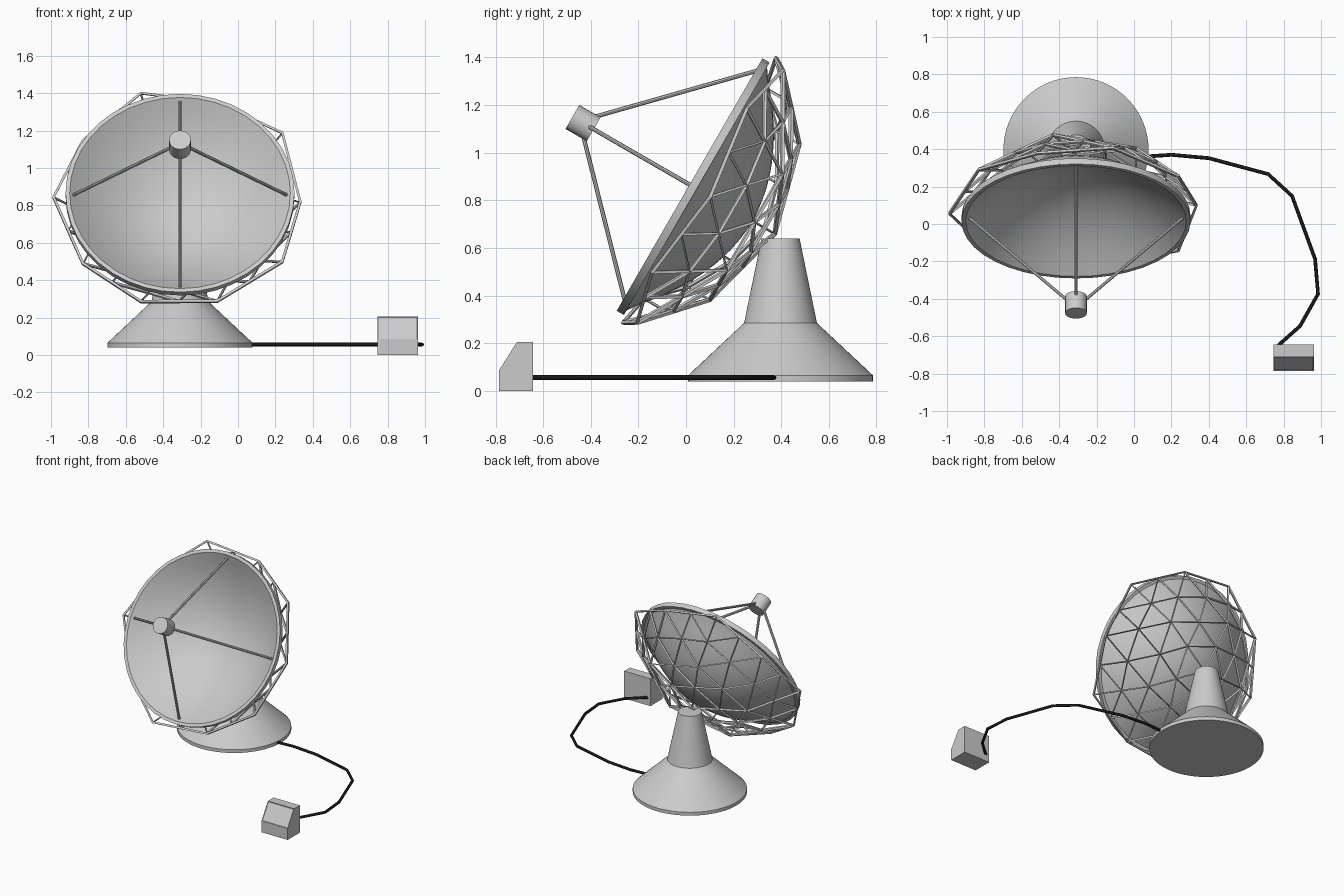
import bpy, bmesh, math
from mathutils import Vector, Matrix

if "Cube" in bpy.data.objects:
    bpy.data.objects.remove(bpy.data.objects["Cube"])

CX = -0.31                                     # shared centre line of dish and pedestal
TILT = Matrix.Rotation(math.radians(60), 4, 'X')
DISH = Matrix.Translation((CX, 0.015, 0.866)) @ TILT   # local +z is the viewing axis


def finish(name, bm, matrix=Matrix(), smooth=None):
    bmesh.ops.recalc_face_normals(bm, faces=bm.faces)
    me = bpy.data.meshes.new(name)
    bm.to_mesh(me)
    bm.free()
    ob = bpy.data.objects.new(name, me)
    bpy.context.collection.objects.link(ob)
    ob.matrix_world = matrix
    if smooth:
        bpy.ops.object.select_all(action='DESELECT')
        ob.select_set(True)
        bpy.context.view_layer.objects.active = ob
        bpy.ops.object.shade_smooth_by_angle(angle=math.radians(smooth))
    return ob


def lathe(name, profile, matrix, sides, smooth=30):
    bm = bmesh.new()
    vs = [bm.verts.new((r, 0, z)) for r, z in profile]
    es = [bm.edges.new(p) for p in zip(vs, vs[1:])]
    bmesh.ops.spin(bm, geom=vs + es, cent=(0, 0, 0), axis=(0, 0, 1),
                   angle=math.tau, steps=sides, use_duplicate=False)
    bmesh.ops.remove_doubles(bm, verts=bm.verts, dist=1e-4)
    return finish(name, bm, matrix, smooth)


def rod(name, a, b, radius, matrix, sides=12):
    a, b = Vector(a), Vector(b)
    d = b - a
    m = Matrix.Translation(a) @ d.to_track_quat('Z', 'Y').to_matrix().to_4x4()
    return lathe(name, [(0, 0), (radius, 0), (radius, d.length), (0, d.length)],
                 matrix @ m, sides, 40)


# pedestal
lathe("pedestal", [(0, 0.04), (0.388, 0.04), (0.388, 0.065), (0.153, 0.285),
                   (0.08, 0.64), (0, 0.64)],
      Matrix.Translation((CX, 0.397, 0)), 64)

# reflector bowl: inner curve, rim lip, outer curve
R, DEPTH, N = 0.59, 0.28, 12
bowl = lambda r: -DEPTH * (1 - (r / R) ** 2)
inner = [(R * i / N, bowl(R * i / N)) for i in range(N + 1)]
outer = [(r, z - 0.025) for r, z in reversed(inner[:-1])]
lathe("dish", inner + [(0.612, 0), (0.612, -0.035), (0.59, -0.035)] + outer, DISH, 40)

# triangulated backing frame: cap of a geodesic sphere
bm = bmesh.new()
bmesh.ops.create_icosphere(bm, subdivisions=2, radius=1)
bmesh.ops.delete(bm, geom=[v for v in bm.verts if v.co.z > -0.4], context='VERTS')
for v in bm.verts:
    v.co = (v.co.x * 0.755, v.co.y * 0.755, (v.co.z + 0.447) * 0.66 - 0.048)
bmesh.ops.subdivide_edges(bm, edges=bm.edges[:], cuts=1, use_grid_fill=True)
frame = finish("backing_frame", bm, DISH)
mod = frame.modifiers.new("struts", 'WIREFRAME')
mod.thickness = 0.02
mod.offset = 0
mod.use_boundary = True
mod.use_even_offset = False

# receiver and its four supports
rod("receiver", (0, 0, 0.465), (0, 0, 0.568), 0.058, DISH, 24)
for i in range(4):
    c, s = math.cos(i * math.pi / 2), math.sin(i * math.pi / 2)
    rod(f"receiver_support_{i + 1}", (0.05 * c, 0.05 * s, 0.485),
        (0.57 * c, 0.57 * s, -0.02), 0.009, DISH, 8)

# control box with sloped, slightly recessed panel
bm = bmesh.new()
side = [(-0.786, 0), (-0.643, 0), (-0.643, 0.205), (-0.71, 0.205), (-0.786, 0.085)]
face = bm.faces.new([bm.verts.new((0.745, y, z)) for y, z in side])
ext = bmesh.ops.extrude_face_region(bm, geom=[face])
bmesh.ops.translate(bm, vec=(0.217, 0, 0),
                    verts=[g for g in ext['geom'] if isinstance(g, bmesh.types.BMVert)])
bmesh.ops.recalc_face_normals(bm, faces=bm.faces)
panel = [f for f in bm.faces if f.normal.y < -0.2 and f.normal.z > 0.2]
bmesh.ops.inset_region(bm, faces=panel, thickness=0.006, depth=0)
bmesh.ops.translate(bm, vec=panel[0].normal * -0.004, verts=panel[0].verts[:])
finish("control_box", bm)

# black cable lying between pedestal and box
path = [(0.0, 0.36), (0.096, 0.363), (0.2, 0.37), (0.4, 0.352), (0.717, 0.267),
        (0.845, 0.15), (0.968, -0.187), (0.984, -0.374), (0.888, -0.545), (0.77, -0.65)]
cu = bpy.data.curves.new("cable", 'CURVE')
cu.dimensions = '3D'
cu.bevel_depth = 0.01
cu.bevel_resolution = 2
cu.use_fill_caps = True
sp = cu.splines.new('POLY')
sp.points.add(len(path) - 1)
for p, (x, y) in zip(sp.points, path):
    p.co = (x, y, 0.056, 1)
cable = bpy.data.objects.new("cable", cu)
bpy.context.collection.objects.link(cable)
black = bpy.data.materials.new("black_rubber")
black.diffuse_color = (0.01, 0.01, 0.01, 1)
black.use_nodes = True
black.node_tree.nodes["Principled BSDF"].inputs["Base Color"].default_value = black.diffuse_color
cu.materials.append(black)
